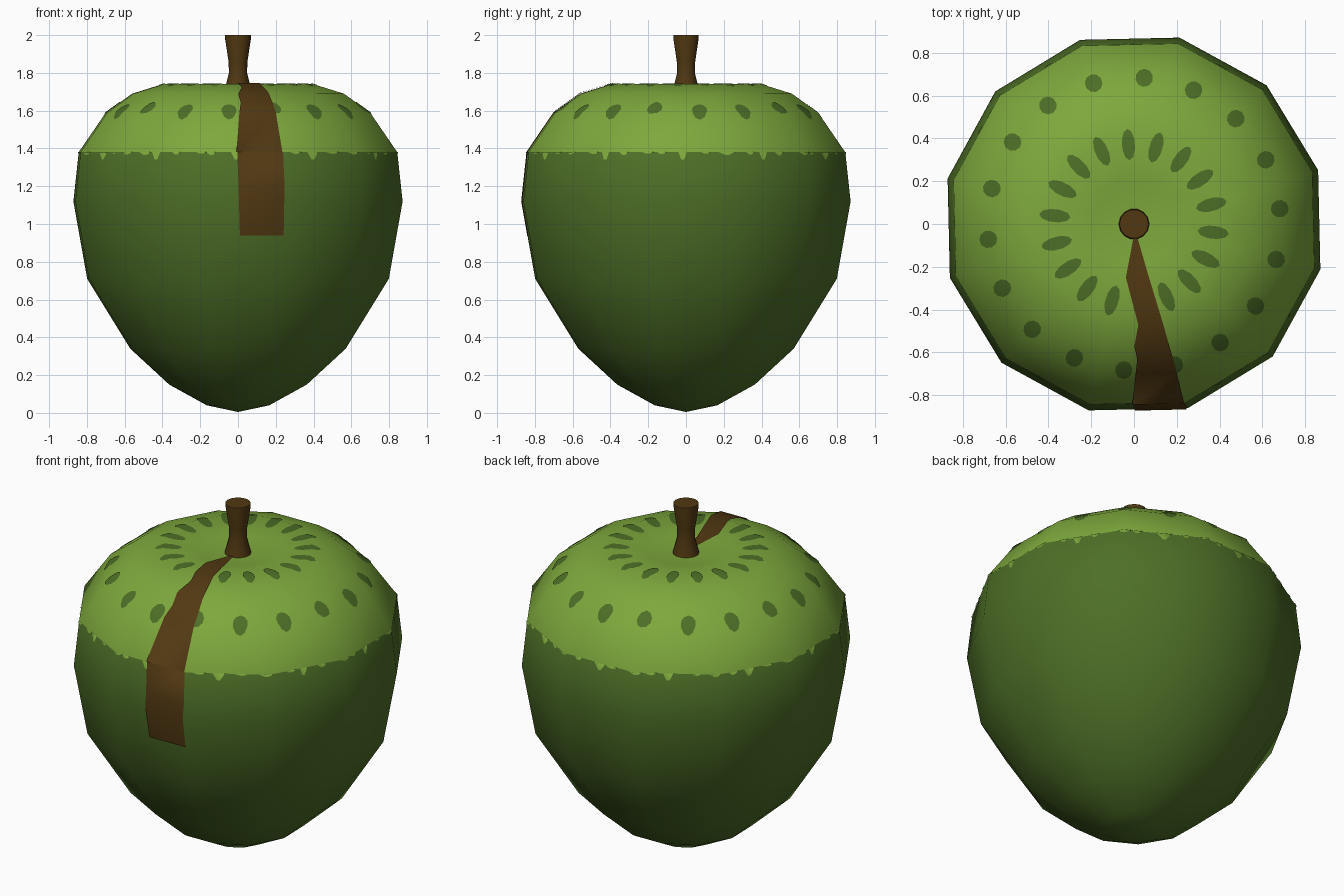
import bpy, bmesh, math, random
from mathutils import Vector

if "Cube" in bpy.data.objects:
    bpy.data.objects.remove(bpy.data.objects["Cube"])

random.seed(4)
SIDES, TURN, CAP_Z = 12, math.radians(16.3), 1.38


def material(name, rgb):
    m = bpy.data.materials.new(name)
    m.diffuse_color = (*rgb, 1)
    m.use_nodes = True
    m.node_tree.nodes["Principled BSDF"].inputs["Base Color"].default_value = m.diffuse_color
    return m


LIGHT = material("light green", (0.205, 0.39, 0.045))
DARK = material("dark green", (0.075, 0.158, 0.020))
BROWN = material("brown", (0.083, 0.040, 0.006))


def lathe(profile, sides, turn):
    """Revolve (radius, z) points; zero radius makes a pole."""
    bm = bmesh.new()
    rings = []
    for r, z in profile:
        n = 1 if r == 0 else sides
        rings.append([bm.verts.new((r * math.cos(turn + math.tau * i / sides),
                                    r * math.sin(turn + math.tau * i / sides), z))
                      for i in range(n)])
    for lo, hi in zip(rings, rings[1:]):
        for i in range(sides):
            j = (i + 1) % sides
            quad = [lo[i % len(lo)], lo[j % len(lo)], hi[j % len(hi)], hi[i % len(hi)]]
            bm.faces.new(list(dict.fromkeys(quad)))
    bm.normal_update()
    return bm


def finish(bm, name, mats):
    me = bpy.data.meshes.new(name)
    bm.to_mesh(me)
    for m in mats:
        me.materials.append(m)
    me.polygons.foreach_set("use_smooth", [True] * len(me.polygons))
    ob = bpy.data.objects.new(name, me)
    bpy.context.collection.objects.link(ob)
    return ob


# Fruit body: twelve-sided, light cap above the shoulder
body = lathe([(0, 0.005), (0.17, 0.04), (0.375, 0.15), (0.587, 0.34), (0.822, 0.71),
              (0.897, 1.12), (0.868, CAP_Z), (0.72, 1.59), (0.577, 1.69), (0.412, 1.74),
              (0.2, 1.72), (0, 1.70)], SIDES, TURN)
for f in body.faces:
    f.material_index = int(f.calc_center_median().z > CAP_Z)
finish(body, "fruit_body", [DARK, LIGHT])

# Keep the smooth normals so painted patches shade like the body
smooth = body.verts.layers.float_vector.new("smooth")
for v in body.verts:
    v[smooth] = v.normal


def patches(name, mat, shapes, lift=0.003):
    """Clip copies of the body skin to convex outlines and lift them slightly.
    Each shape is (counter-clockwise 3D outline, projection axis, base distance)."""
    me = bpy.data.meshes.new(name)
    out = bmesh.new()
    for outline, axis, base in shapes:
        bm = body.copy()
        planes = [(axis * base, -axis)]
        for a, b in zip(outline, outline[1:] + outline[:1]):
            planes.append((a, (b - a).cross(axis).normalized()))
        for co, no in planes:
            bmesh.ops.bisect_plane(bm, geom=bm.verts[:] + bm.edges[:] + bm.faces[:],
                                   plane_co=co, plane_no=no, clear_outer=True)
        layer = bm.verts.layers.float_vector["smooth"]
        for v in bm.verts:
            v.co += v[layer].normalized() * lift
        for f in bm.faces:
            f.material_index = 0
        bm.to_mesh(me)
        bm.free()
        out.from_mesh(me)
    ob = finish(out, name, [mat])
    data = ob.data
    normals = [Vector(d.vector).normalized() for d in data.attributes["smooth"].data]
    data.attributes.remove(data.attributes["smooth"])
    data.normals_split_custom_set_from_vertices(normals)


UP, FRONT = Vector((0, 0, 1)), Vector((0, -1, 0))


def spot(angle, radius, along, across):
    """Oval seen from the top, long axis pointing to the stem."""
    out = Vector((math.cos(angle), math.sin(angle), 0))
    side = UP.cross(out)
    return ([out * (radius + along * math.cos(t)) + side * across * math.sin(t)
             for t in (math.tau * i / 10 for i in range(10))], UP, CAP_Z)


# Two rings of eighteen spots
patches("outer_spots", DARK,
        [spot(math.radians(6 + 20 * i), 0.683, 0.042, 0.041) for i in range(18)])
patches("inner_spots", DARK,
        [spot(math.radians(14 + 20 * i), 0.372, 0.073, 0.031) for i in range(18)])

# Small drips along the lower edge of the cap
drips = []
for i in range(SIDES * 4):
    a = math.tau * (i + random.uniform(-0.3, 0.3)) / (SIDES * 4)
    out = Vector((math.cos(a), math.sin(a), 0))
    side = UP.cross(out)
    w = random.uniform(0.02, 0.045)
    d = 0.04 if i % 4 == 0 else random.uniform(0.008, 0.018)
    mid = out * 0.86
    drips.append(([mid - side * w + UP * CAP_Z, mid - side * 0.008 + UP * (CAP_Z - d),
                   mid + side * 0.008 + UP * (CAP_Z - d), mid + side * w + UP * CAP_Z],
                  out, 0))
patches("cap_drips", LIGHT, drips)

# Brown streak: over the cap (y, left, right), then down the front (z, left, right)
top = [(-0.05, 0.0, 0.012), (-0.25, -0.038, 0.07), (-0.47, 0.02, 0.137),
       (-0.57, 0.002, 0.165), (-0.63, 0.015, 0.183), (-0.9, -0.015, 0.25)]
front = [(CAP_Z, -0.004, 0.237), (1.2, 0.003, 0.245), (0.94, 0.01, 0.24)]
streak = []
for (v0, l0, r0), (v1, l1, r1) in zip(top, top[1:]):
    streak.append(([Vector((l1, v1, 0)), Vector((r1, v1, 0)),
                    Vector((r0, v0, 0)), Vector((l0, v0, 0))], UP, CAP_Z))
for (v0, l0, r0), (v1, l1, r1) in zip(front, front[1:]):
    streak.append(([Vector((l1, 0, v1)), Vector((r1, 0, v1)),
                    Vector((r0, 0, v0)), Vector((l0, 0, v0))], FRONT, 0))
patches("brown_streak", BROWN, streak, 0.006)

# Stem, pinched in the middle
stem = finish(lathe([(0, 1.69), (0.076, 1.69), (0.048, 1.80), (0.05, 1.86), (0.069, 1.985),
                     (0.068, 2.0), (0, 2.0)], 14, 0), "stem", [BROWN])
bpy.context.view_layer.objects.active = stem
stem.select_set(True)
bpy.ops.object.shade_smooth_by_angle(angle=math.radians(40))
